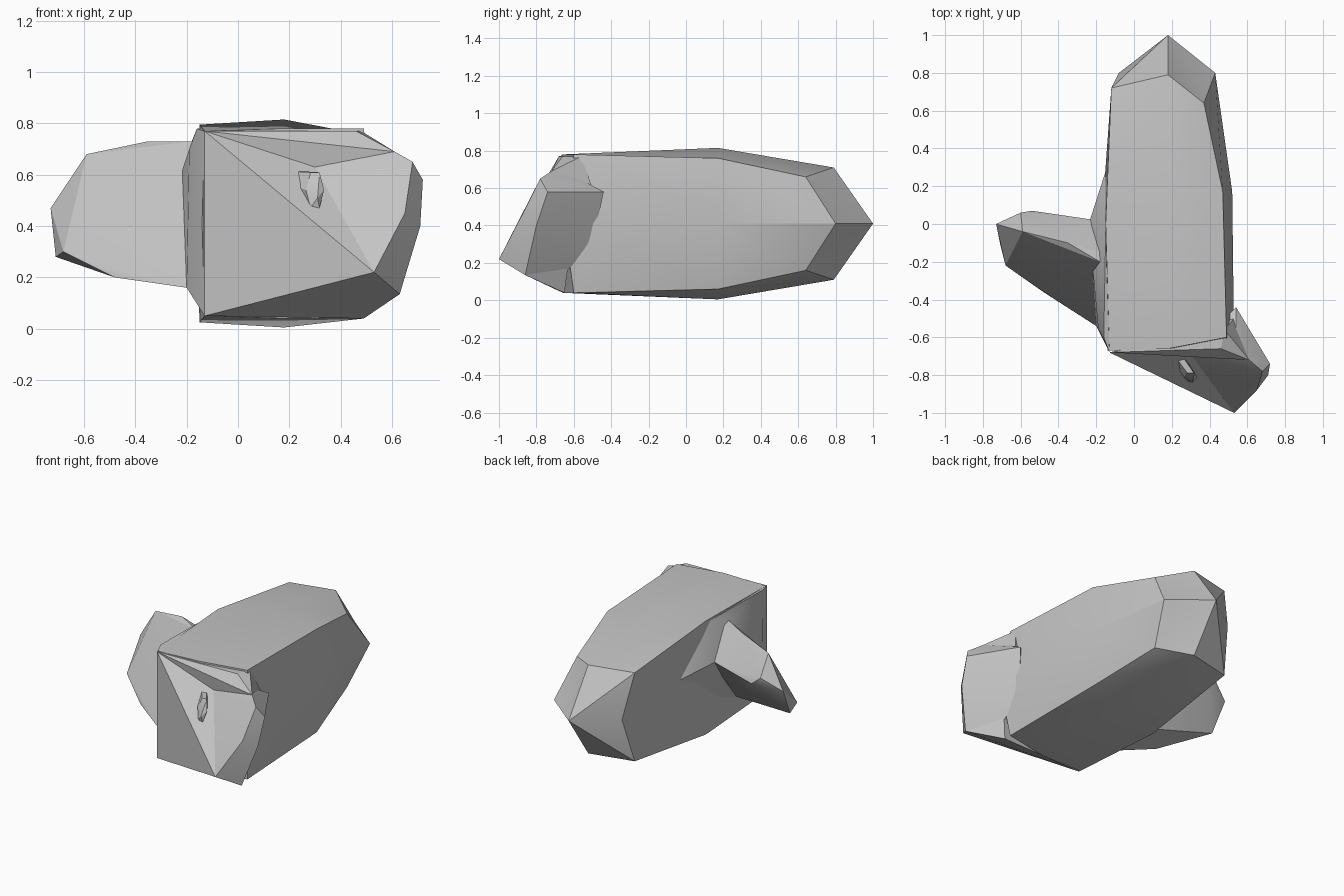
import bpy, bmesh, math
from mathutils import Vector

cube = bpy.data.objects.get("Cube")
if cube:
    bpy.data.objects.remove(cube, do_unlink=True)

grey = bpy.data.materials.new("stone_grey")
grey.use_nodes = True
grey.diffuse_color = (.55, .55, .55, 1)
shader = grey.node_tree.nodes["Principled BSDF"]
shader.inputs["Base Color"].default_value = grey.diffuse_color


def finish(name, bm):
    """Turn a bmesh into a grey object, smooth except at sharp edges."""
    bmesh.ops.recalc_face_normals(bm, faces=bm.faces)
    mesh = bpy.data.meshes.new(name)
    bm.to_mesh(mesh)
    bm.free()
    mesh.materials.append(grey)
    obj = bpy.data.objects.new(name, mesh)
    bpy.context.collection.objects.link(obj)
    bpy.ops.object.select_all(action='DESELECT')
    obj.select_set(True)
    bpy.context.view_layer.objects.active = obj
    bpy.ops.object.shade_smooth_by_angle(angle=math.radians(25))


def shard(name, *points):
    """Faceted crystal wrapped around its corner points."""
    bm = bmesh.new()
    for point in points:
        bm.verts.new(point)
    hull = bmesh.ops.convex_hull(bm, input=bm.verts)
    loose = {v for v in hull["geom_interior"] + hull["geom_unused"]
             if isinstance(v, bmesh.types.BMVert)}
    bmesh.ops.delete(bm, geom=list(loose), context='VERTS')
    finish(name, bm)


def loft(name, rings, end):
    """Skin matching rings of points and close the far end in a point."""
    bm = bmesh.new()
    rings = [[bm.verts.new(p) for p in ring] for ring in rings]
    apex = bm.verts.new(end)
    bm.faces.new(rings[0])
    count = len(rings[0])
    for i in range(count):
        j = (i + 1) % count
        for a, b in zip(rings, rings[1:]):
            bm.faces.new((a[i], a[j], b[j], b[i]))
        bm.faces.new((rings[-1][i], rings[-1][j], apex))
    finish(name, bm)


# Main crystal: each section mirrors its upper corners about the axis height
axis_x, axis_z = .18, .41


def section(left, crown, right, left_side, right_side):
    corners = (left, crown, right)
    upper = [Vector((x, y, axis_z + h)) for x, y, h in corners]
    lower = [Vector((x, y, axis_z - h)) for x, y, h in reversed(corners)]
    return upper + [(*right_side, axis_z)] + lower + [(*left_side, axis_z)]


front_left = Vector((-.13, -.68, .77))
front_foot = Vector((-.13, -.68, .05))
loft("main_crystal", [
    section((-.13, -.67, .36), (axis_x, -.66, .37), (.49, -.6, .37),
            (-.14, -.67), (.53, -.65)),
    section((-.15, 0, .385), (axis_x, .17, .405), (.47, .17, .35),
            (-.16, .17), (.52, .17)),
    section((-.12, .72, .3), (axis_x, .79, .3), (.37, .64, .25),
            (-.08, .8), (.43, .8)),
], (axis_x, 1, axis_z))

# Broad blade crystal leaning out of the right side
ridge = Vector((-.18, -.2, .73))
keel = Vector((-.2, -.54, .16))
shard("right_blade", ridge, keel, ridge + Vector((-.17, .1, 0)),
      (-.73, 0, .47), (-.71, -.1, .28), (-.68, -.22, .3),
      (-.59, -.04, .68), (-.6, .06, .55), (-.54, .07, .5),
      (-.48, -.36, .2), (-.2, .02, .55), (-.2, -.25, .2), (0, -.2, .7))

# Flared root where the blade meets the main crystal
shard("right_blade_root", ridge, keel, front_left, front_foot,
      (-.24, 0, .55), (-.15, .28, .5), (-.15, -.05, .78),
      (-.19, -.55, .7), (-.16, -.6, .78), (-.13, -.1, .2))

# Corners shared by the pieces of the front crystal
point = Vector((.53, -1, .22))
heel = Vector((.63, -.86, .135))
chin = Vector((.51, -.69, .1))
brow = Vector((.61, -.72, .69))
notch = Vector((.3, -.69, .63))

# Front crystal: wedge running from the left edge to its lower right point
shard("front_wedge", front_left, front_foot, point, heel, chin, notch,
      (.03, -.735, .25), (.49, -.65, .04), (.55, -.6, .4))

# Front crystal: raised outer end with a bevelled rim
shard("front_crystal_end", point, heel, chin, brow, notch,
      (.65, -.88, .45), (.68, -.78, .65), (.54, -.68, .71),
      (.71, -.8, .4), (.72, -.74, .58), (.54, -.44, .58), (.5, -.5, .3))

# Shoulder joining the outer end to the top edge of the main crystal
shard("front_shoulder", front_left, brow, notch,
      (.48, -.56, .77), (.54, -.66, .71), (.46, -.66, .77), (.53, -.5, .6))

# Small six-sided chip standing out of the front, lofted along its own axis
chip_start, chip_end = Vector((.2, -.66, .58)), Vector((.3, -.81, .54))


def chip_ring(centre, width, height):
    turns = [math.tau * i / 6 for i in range(6)]
    return [centre + Vector((width * math.cos(t), -.3 * height * math.sin(-t),
                             height * math.sin(t))) for t in turns]


loft("small_chip", [chip_ring(chip_start, .04, .04),
                    chip_ring(chip_end, .035, .08)],
     chip_end + Vector((.01, -.03, -.03)))
